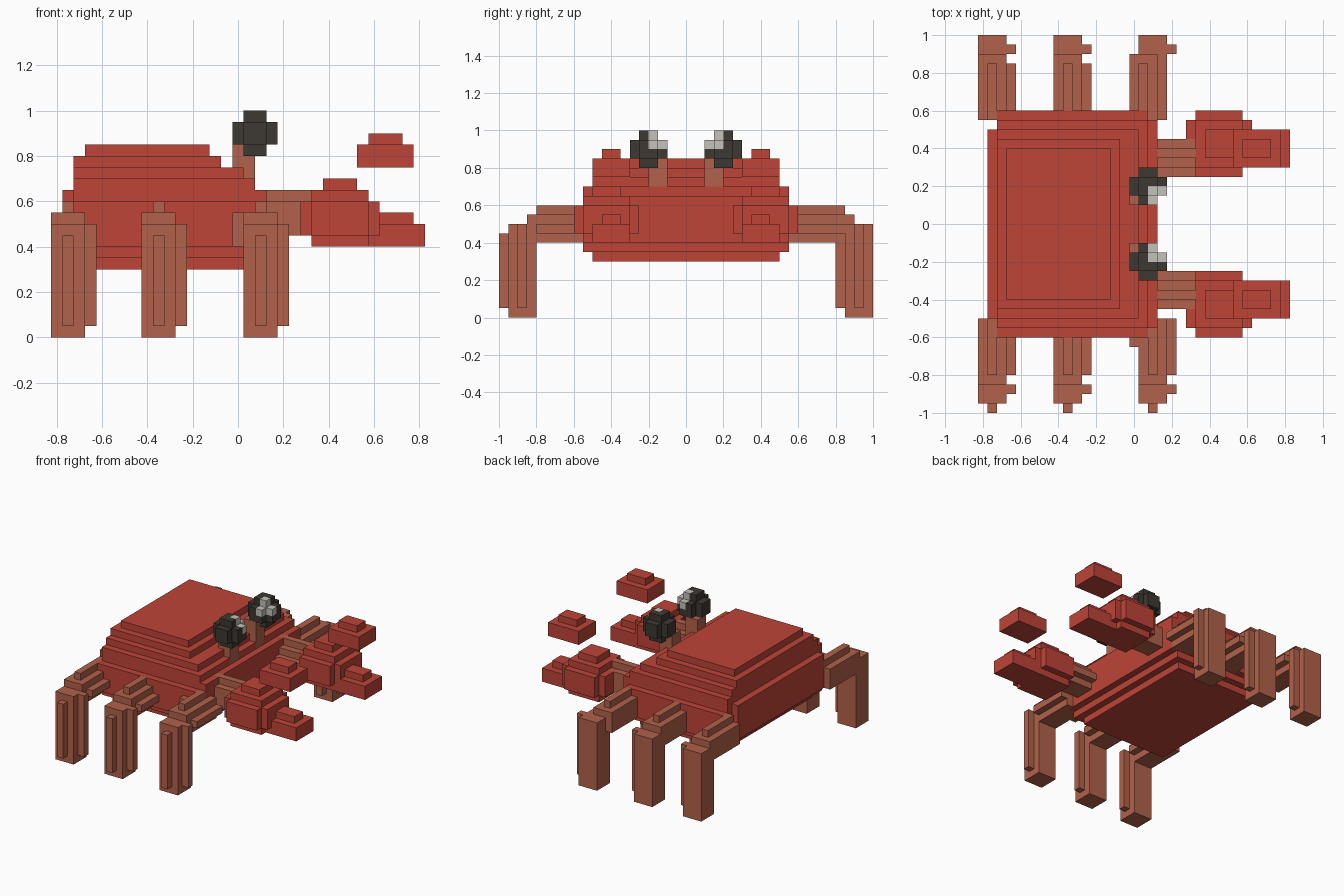
import bpy, bmesh
from mathutils import Vector

old = bpy.data.objects.get("Cube")
if old:
    bpy.data.objects.remove(old, do_unlink=True)


def material(name, rgb):
    mat = bpy.data.materials.new(name)
    mat.use_nodes = True
    mat.diffuse_color = (*rgb, 1)
    mat.node_tree.nodes["Principled BSDF"].inputs["Base Color"].default_value = (*rgb, 1)
    return mat


SHELL = material("shell_red", (0.52, 0.058, 0.040))
LIMB = material("limb_brown", (0.445, 0.122, 0.069))
DARK = material("eye_dark", (0.048, 0.040, 0.032))
GLINT = material("eye_glint", (0.56, 0.54, 0.49))


def build(name, boxes, *mats):
    """One object from boxes (x0, x1, y0, y1, z0, z1, optional material slot)."""
    bm = bmesh.new()
    for b in boxes:
        x0, x1, y0, y1, z0, z1 = b[:6]
        size = Vector((x1 - x0, y1 - y0, z1 - z0))
        mid = Vector((x0 + x1, y0 + y1, z0 + z1)) / 2
        verts = bmesh.ops.create_cube(bm, size=1)["verts"]
        for v in verts:
            v.co = mid + v.co * size
        for f in {f for v in verts for f in v.link_faces}:
            f.material_index = b[6] if len(b) > 6 else 0
    mesh = bpy.data.meshes.new(name)
    bm.to_mesh(mesh)
    bm.free()
    for m in mats:
        mesh.materials.append(m)
    obj = bpy.data.objects.new(name, mesh)
    bpy.context.collection.objects.link(obj)
    return obj


def flip(boxes, side):
    return [(b[0], b[1], *sorted((side * b[2], side * b[3])), *b[4:]) for b in boxes]


# Stepped shell: z0, z1, x0, x1, half width
layers = [
    (0.30, 0.35, -0.675, 0.025, 0.50),
    (0.35, 0.40, -0.725, 0.075, 0.55),
    (0.40, 0.60, -0.725, 0.075, 0.60),
    (0.40, 0.65, -0.725, 0.125, 0.55),
    (0.40, 0.65, -0.775, 0.075, 0.50),
    (0.65, 0.70, -0.725, 0.075, 0.55),
    (0.70, 0.75, -0.725, 0.025, 0.50),
    (0.75, 0.80, -0.725, -0.075, 0.45),
    (0.80, 0.85, -0.675, -0.125, 0.40),
]
build("shell", [(x0, x1, -w, w, z0, z1) for z0, z1, x0, x1, w in layers], SHELL)

# Legs: square core with a rib on two sides, upper segment with a top ridge
for side, side_name in ((-1, "right"), (1, "left")):
    for x, pos in ((-0.825, "rear"), (-0.425, "middle"), (0.025, "fore")):
        y = -0.95 if side < 0 else 0.85
        build(f"{side_name}_{pos}_lower_leg", [
            (x, x + 0.15, y, y + 0.15, 0, 0.5),
            (x + 0.05, x + 0.1, y - 0.05, y, 0.05, 0.45),
            (x + 0.15, x + 0.2, y + 0.05, y + 0.1, 0.05, 0.5),
        ], LIMB)
        fore = pos == "fore"
        u = x - 0.05 if fore and side > 0 else x
        tip = 0.85 if side < 0 else 0.9
        root = 0.5 if side < 0 else 0.55
        upper = [
            (u, u + 0.15, root, tip, 0.4, 0.55),
            (u + 0.05, u + 0.1, root, tip - 0.05, 0.55, 0.6),
            (u + 0.15, u + 0.2, root, tip - 0.05, 0.45, 0.5),
        ]
        if fore and side < 0:
            upper.append((u - 0.05, u + 0.1, 0.55, 0.65, 0.4, 0.55))
        build(f"{side_name}_{pos}_upper_leg", flip(upper, side), LIMB)

    # Claw arm
    build(f"{side_name}_arm", flip([
        (0.075, 0.325, 0.3, 0.45, 0.45, 0.6),
        (0.075, 0.325, 0.35, 0.4, 0.6, 0.65),
        (0.075, 0.325, 0.25, 0.3, 0.5, 0.55),
    ], side), LIMB)

    # Claw: rounded palm, lower finger, and separate raised finger
    build(f"{side_name}_palm", flip([
        (0.325, 0.575, 0.25, 0.6, 0.45, 0.6),
        (0.275, 0.625, 0.3, 0.55, 0.45, 0.6),
        (0.325, 0.575, 0.3, 0.55, 0.4, 0.65),
        (0.375, 0.525, 0.35, 0.5, 0.65, 0.7),
    ], side), SHELL)
    build(f"{side_name}_lower_finger", flip([
        (0.575, 0.825, 0.3, 0.5, 0.4, 0.5),
        (0.575, 0.775, 0.35, 0.45, 0.5, 0.55),
    ], side), SHELL)
    build(f"{side_name}_upper_finger", flip([
        (0.525, 0.775, 0.3, 0.5, 0.75, 0.85),
        (0.575, 0.725, 0.35, 0.45, 0.85, 0.9),
    ], side), SHELL)

    # Eye stalk
    build(f"{side_name}_eye_stalk",
          flip([(-0.025, 0.075, 0.1, 0.2, 0.6, 0.85)], side), LIMB)

    # Eye: three crossed bars split into octants, one octant is the glint
    eye = []
    centre = (0.075, 0.2, 0.9)
    for sx in (-1, 1):
        for sy in (-1, 1):
            for sz in (-1, 1):
                slot = 1 if (sx, sy, sz) == (1, -1, 1) else 0
                for axis in range(3):
                    box = []
                    for i, s in enumerate((sx, sy, sz)):
                        reach = s * (0.1 if i == axis else 0.05)
                        box += sorted((centre[i], centre[i] + reach))
                    eye.append((*box, slot))
    build(f"{side_name}_eye", flip(eye, side), DARK, GLINT)
